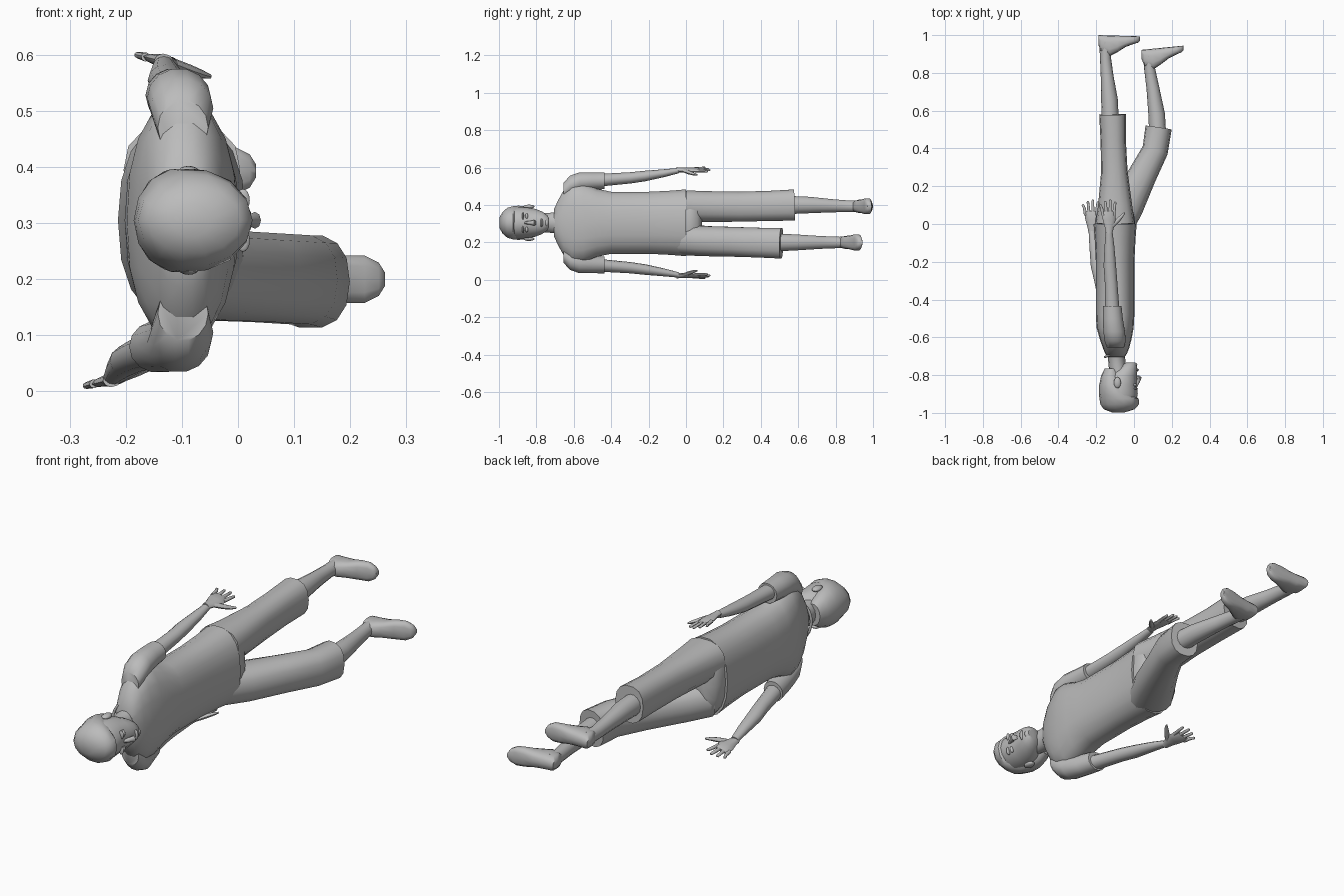
import bpy, bmesh, math
from mathutils import Vector

old = bpy.data.objects.get("Cube")
if old:
    bpy.data.objects.remove(old, do_unlink=True)

GREY = (0.5, 0.5, 0.5, 1.0)
grey = bpy.data.materials.new("plain grey")
grey.use_nodes = True
grey.diffuse_color = GREY
grey.node_tree.nodes["Principled BSDF"].inputs["Base Color"].default_value = GREY

MID = 0.305          # height of the body's plane of symmetry
Y = Vector((0, 1, 0))
Z = Vector((0, 0, 1))


def finish(name, bm):
    """Turn a bmesh into a smooth grey object with crisp creases."""
    bmesh.ops.recalc_face_normals(bm, faces=bm.faces)
    mesh = bpy.data.meshes.new(name)
    bm.to_mesh(mesh)
    bm.free()
    mesh.materials.append(grey)
    mesh.shade_smooth()
    mesh.set_sharp_from_angle(angle=math.radians(45))
    obj = bpy.data.objects.new(name, mesh)
    bpy.context.collection.objects.link(obj)
    return obj


def loft(name, rings, axis=None, up=Z, sides=14, power=2.0):
    """Skin rounded rings (x, y, z, half depth, half width) along a path."""
    bm = bmesh.new()
    centres = [Vector(r[:3]) for r in rings]
    loops = []
    for i, (*_, depth, width) in enumerate(rings):
        before, after = centres[max(i - 1, 0)], centres[min(i + 1, len(rings) - 1)]
        along = axis or (after - before).normalized()
        front = up.cross(along).normalized()
        side = along.cross(front).normalized()
        loop = []
        for k in range(sides):
            t = math.tau * k / sides
            c, s = math.cos(t), math.sin(t)
            u = math.copysign(abs(c) ** (2 / power), c)
            v = math.copysign(abs(s) ** (2 / power), s)
            loop.append(bm.verts.new(centres[i] + front * u * depth + side * v * width))
        loops.append(loop)
    for a, b in zip(loops, loops[1:]):
        for k in range(sides):
            n = (k + 1) % sides
            bm.faces.new((a[k], a[n], b[n], b[k]))
    bm.faces.new(loops[0])
    bm.faces.new(loops[-1])
    return finish(name, bm)


def trunk(name, rows, **options):
    """Loft straight along the body from rows (x, y, half depth, half width)."""
    return loft(name, [(x, y, MID, d, w) for x, y, d, w in rows], axis=Y, **options)


def blob(name, centre, size):
    bm = bmesh.new()
    bmesh.ops.create_uvsphere(bm, u_segments=12, v_segments=8, radius=1)
    bmesh.ops.scale(bm, vec=size, verts=bm.verts)
    bmesh.ops.translate(bm, vec=centre, verts=bm.verts)
    return finish(name, bm)


# Shirt body, from the neckline to the hem
trunk("shirt", [
    (-.095, -.705, .045, .075), (-.095, -.685, .058, .12), (-.095, -.655, .07, .175),
    (-.097, -.61, .084, .215), (-.1, -.55, .098, .215), (-.1, -.48, .102, .185),
    (-.1, -.4, .102, .168), (-.1, -.2, .102, .168), (-.1, -.08, .108, .174),
    (-.1, .0, .114, .181)], sides=18, power=2.3)

# Collar band dipping at the front of the neck
curve = bpy.data.curves.new("collar", "CURVE")
curve.dimensions = "3D"
curve.bevel_depth = .006
spline = curve.splines.new("POLY")
spline.points.add(23)
spline.use_cyclic_u = True
for k, point in enumerate(spline.points):
    t = math.tau * k / len(spline.points)
    point.co = (-.093 + .06 * math.cos(t), -.68 + .024 * math.cos(t),
                MID + .09 * math.sin(t), 1)
curve.materials.append(grey)
bpy.context.collection.objects.link(bpy.data.objects.new("collar", curve))

# Neck and head
trunk("neck", [(-.095, -.64, .055, .075), (-.093, -.7, .046, .058),
               (-.09, -.74, .045, .053), (-.08, -.8, .05, .055)])
trunk("head", [
    (-.015, -.733, .022, .025), (-.028, -.742, .042, .042), (-.042, -.77, .06, .062),
    (-.062, -.805, .078, .076), (-.075, -.85, .09, .084), (-.077, -.9, .097, .087),
    (-.08, -.95, .09, .08), (-.08, -.98, .065, .055), (-.082, -.995, .03, .03)])
trunk("hair", [
    (-.12, -.765, .035, .05), (-.123, -.8, .05, .072), (-.118, -.85, .066, .089),
    (-.1, -.895, .086, .094), (-.079, -.925, .104, .091), (-.076, -.955, .102, .082),
    (-.078, -.98, .083, .06), (-.083, -.997, .035, .03)])

# Facial features
loft("nose", [(.008, -.865, MID, .008, .007), (.02, -.835, MID, .012, .01),
              (.03, -.812, MID, .011, .015), (.02, -.802, MID, .006, .01)], axis=Y, sides=8)
blob("lips", (.012, -.772, MID), (.014, .008, .024))
blob("chin", (.0, -.745, MID), (.018, .012, .022))
for s, label in ((1, "left"), (-1, "right")):
    blob(label + "_eye", (.004, -.852, MID + s * .035), (.011, .008, .016))
    blob(label + "_eyebrow", (.009, -.872, MID + s * .036), (.012, .005, .02))
    blob(label + "_ear", (-.088, -.84, MID + s * .086), (.019, .03, .011))


def hand(label, s, x, z):
    """Flat palm with four fingers and a forward thumb."""
    lean = -s * .25
    up = Vector((-lean, 0, 1)).normalized()

    def ring(dx, y, depth, width, inward=0):
        return (x + dx, y, z + lean * dx - s * inward, depth, width)

    loft(label + "_palm", [ring(0, -.05, .017, .014), ring(.002, -.02, .024, .012),
                           ring(.002, .02, .036, .012), ring(-.004, .06, .036, .01),
                           ring(-.004, .07, .03, .006)], axis=Y, up=up, sides=10)
    for i, tip in enumerate((.105, .122, .13, .118)):
        base, spread = -.032 + .019 * i, -.046 + .026 * i
        loft(f"{label}_finger_{i + 1}", [
            ring(base, .045, .009, .008), ring((base + spread) / 2, .085, .008, .007),
            ring(spread, tip - .006, .007, .006), ring(spread, tip, .003, .003)],
            axis=Y, up=up, sides=8)
    loft(label + "_thumb", [ring(.015, -.01, .014, .01), ring(.045, .018, .012, .01, .004),
                            ring(.066, .04, .009, .008, .006),
                            ring(.082, .06, .004, .004, .006)], up=up, sides=8)


# Arms: the two sides mirror across the body but swing back differently
for s, label, swing in ((1, "left", .0), (-1, "right", 1.0)):
    def arm_ring(x, y, out, depth, width, back=0):
        return (x - swing * back, y, MID + s * out, depth, width)

    loft(label + "_sleeve", [
        arm_ring(-.098, -.655, .165, .045, .05), arm_ring(-.1, -.62, .2, .056, .053),
        arm_ring(-.105, -.57, .218, .057, .053), arm_ring(-.112, -.5, .223, .053, .048, .015),
        arm_ring(-.115, -.435, .225, .049, .046, .03)], axis=Y)
    loft(label + "_arm", [
        arm_ring(-.113, -.5, .226, .038, .036, .015), arm_ring(-.116, -.43, .23, .037, .033, .032),
        arm_ring(-.122, -.3, .24, .033, .03, .055), arm_ring(-.128, -.22, .25, .033, .028, .068),
        arm_ring(-.13, -.12, .265, .026, .021, .08), arm_ring(-.132, -.04, .279, .018, .014, .09)],
        sides=12)
    hand(label, s, -.132 - swing * .092, MID + s * .283)

# Trousers: hips, straight left leg, forward-bent right leg
trunk("hips", [(-.1, -.04, .1, .166), (-.1, .02, .106, .174),
               (-.1, .06, .096, .168), (-.1, .085, .06, .12)], sides=18, power=2.3)
loft("left_trouser_leg", [
    (-.1, .0, .395, .104, .085), (-.1, .1, .392, .09, .084), (-.104, .28, .391, .07, .082),
    (-.11, .44, .395, .067, .082), (-.113, .58, .4, .071, .085)], power=2.4)
loft("right_trouser_leg", [
    (-.1, .0, .215, .1, .085), (-.04, .1, .207, .094, .082), (.045, .26, .203, .076, .081),
    (.112, .39, .199, .069, .081), (.13, .51, .196, .07, .084)], power=2.4)

# Bare shins
loft("left_shin", [
    (-.125, .54, .4, .045, .05), (-.13, .66, .4, .044, .045), (-.142, .78, .396, .034, .036),
    (-.151, .88, .393, .029, .031), (-.15, .96, .393, .034, .035)])
loft("right_shin", [
    (.126, .46, .2, .045, .05), (.12, .58, .2, .044, .044), (.1, .72, .2, .034, .035),
    (.083, .82, .2, .029, .031), (.083, .89, .2, .034, .035)])


def foot(name, heel, sole, z, tilt):
    """Heel-to-toe loft with a level sole; rows are (reach, height, half width)."""
    rows = [(0, .05, .018), (.014, .088, .033), (.06, .11, .036), (.1, .088, .037),
            (.145, .058, .043), (.185, .042, .043), (.21, .034, .03), (.221, .024, .012)]
    loft(name, [(heel + r, sole + tilt * r - h / 2, z, h / 2, w) for r, h, w in rows],
         axis=Vector((1, 0, 0)), power=2.8)


foot("left_foot", -.189, 1.0, .393, -.03)
foot("right_foot", .041, .922, .2, .1)
